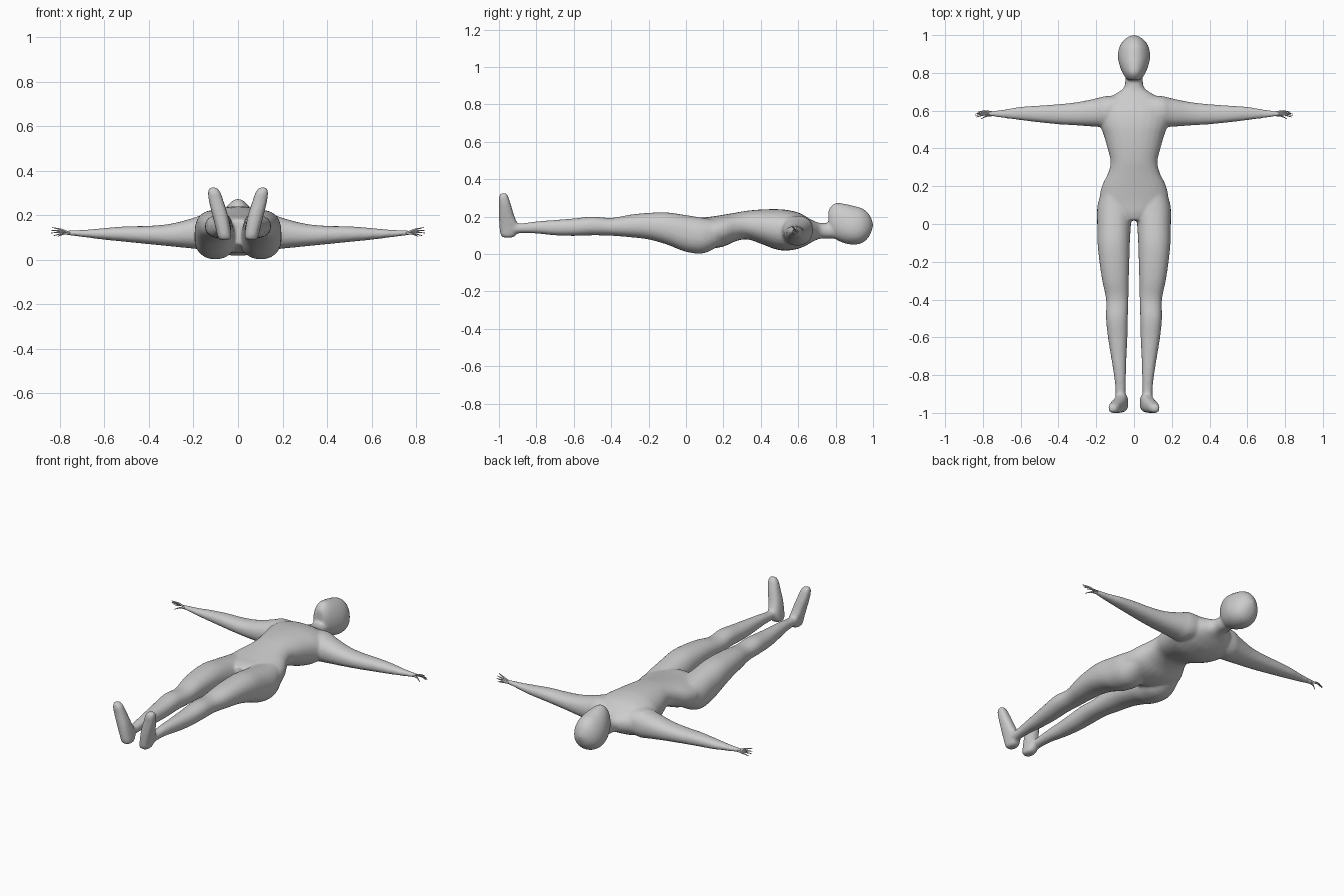
import bpy, bmesh, math
from mathutils import Vector

skin = bpy.data.materials.new("grey_skin")
skin.diffuse_color = (0.6, 0.6, 0.6, 1)
SIDES, STEPS = 28, 4


def smooth_rows(rows):
    """Spline-interpolate between the given cross-sections."""
    out = []
    n = len(rows)
    for i in range(n - 1):
        p = [rows[max(0, min(n - 1, i + k))] for k in (-1, 0, 1, 2)]
        for s in range(STEPS):
            t = s / STEPS
            out.append([0.5 * (2 * b + (c - a) * t + (2 * a - 5 * b + 4 * c - d) * t * t
                               + (3 * b - a - 3 * c + d) * t ** 3) for a, b, c, d in zip(*p)])
    out.append(rows[-1])
    return out


def loft(bm, axis, rows, mirror=False, power=0.9, taper=0.0):
    """Rows are (position, u0, u1, v0, v1): oval sections stacked along an axis."""
    u, v = [k for k in range(3) if k != axis]
    for sign in ((1, -1) if mirror else (1,)):
        rings = []
        for pos, u0, u1, v0, v1 in smooth_rows(rows):
            ring = []
            for k in range(SIDES):
                a = 2 * math.pi * k / SIDES
                c, s = math.cos(a), math.sin(a)
                c = math.copysign(abs(c) ** power, c) * (1 - taper * s)
                s = math.copysign(abs(s) ** power, s)
                co = [0, 0, 0]
                co[axis] = pos
                co[u] = (u0 + u1) / 2 + (u1 - u0) / 2 * c
                co[v] = (v0 + v1) / 2 + (v1 - v0) / 2 * s
                co[0] *= sign
                ring.append(bm.verts.new(co))
            rings.append(ring)
        for a, b in zip(rings, rings[1:]):
            for k in range(SIDES):
                j = (k + 1) % SIDES
                bm.faces.new((a[k], a[j], b[j], b[k]))
        bm.faces.new(rings[0])
        bm.faces.new(rings[-1])


def finish(bm, name):
    bmesh.ops.recalc_face_normals(bm, faces=bm.faces)
    for f in bm.faces:
        f.smooth = True
    me = bpy.data.meshes.new(name)
    bm.to_mesh(me)
    bm.free()
    me.materials.append(skin)
    ob = bpy.data.objects.new(name, me)
    bpy.context.collection.objects.link(ob)
    return ob


body = bmesh.new()

# torso, hips to neck
torso = [(0.02, 0.06, 0.07, 0.18), (0.06, 0.12, 0.05, 0.192), (0.12, 0.18, 0.03, 0.198),
         (0.2, 0.17, 0.04, 0.21), (0.27, 0.137, 0.07, 0.222), (0.33, 0.124, 0.078, 0.232),
         (0.4, 0.14, 0.055, 0.238), (0.47, 0.16, 0.028, 0.24), (0.53, 0.18, 0.018, 0.237),
         (0.6, 0.185, 0.028, 0.222), (0.65, 0.16, 0.05, 0.195), (0.685, 0.105, 0.07, 0.176),
         (0.72, 0.055, 0.082, 0.166), (0.77, 0.046, 0.083, 0.168), (0.82, 0.046, 0.08, 0.18)]
loft(body, 1, [(y, -w, w, a, b) for y, w, a, b in torso])

# head, chin to crown
head = [(0.762, 0.03, 0.15, 0.235), (0.775, 0.045, 0.11, 0.255), (0.8, 0.06, 0.08, 0.272),
        (0.84, 0.076, 0.06, 0.27), (0.89, 0.085, 0.05, 0.259), (0.94, 0.076, 0.058, 0.245),
        (0.975, 0.052, 0.088, 0.218), (0.993, 0.026, 0.125, 0.185), (1.0, 0.006, 0.15, 0.162)]
loft(body, 1, [(y, -w, w, a, b) for y, w, a, b in head], taper=0.14, power=0.95)

# legs, hip to ankle
loft(body, 1, [(0.2, 0.04, 0.16, 0.06, 0.18), (0.1, 0.008, 0.193, 0.005, 0.192),
               (0.0, 0.016, 0.195, 0.012, 0.208), (-0.1, 0.022, 0.193, 0.05, 0.222),
               (-0.2, 0.025, 0.183, 0.078, 0.22), (-0.3, 0.028, 0.168, 0.09, 0.21),
               (-0.4, 0.03, 0.148, 0.098, 0.193), (-0.5, 0.033, 0.148, 0.1, 0.2),
               (-0.6, 0.035, 0.138, 0.097, 0.19), (-0.7, 0.04, 0.122, 0.1, 0.182),
               (-0.8, 0.043, 0.106, 0.11, 0.174), (-0.88, 0.045, 0.098, 0.112, 0.164),
               (-0.96, 0.045, 0.098, 0.105, 0.165)], mirror=True)

# feet, heel to toe
loft(body, 2, [(0.088, 0.04, 0.08, -0.975, -0.93), (0.1, 0.03, 0.09, -0.99, -0.91),
               (0.14, 0.033, 0.1, -0.997, -0.893), (0.2, 0.045, 0.115, -1.0, -0.917),
               (0.26, 0.064, 0.13, -1.0, -0.935), (0.305, 0.08, 0.135, -1.0, -0.95),
               (0.325, 0.098, 0.127, -0.99, -0.96)], mirror=True, power=0.8)

# arms, shoulder to palm
loft(body, 0, [(0.08, 0.53, 0.68, 0.06, 0.2), (0.15, 0.515, 0.677, 0.045, 0.205),
               (0.2, 0.515, 0.665, 0.05, 0.188), (0.3, 0.522, 0.645, 0.06, 0.162),
               (0.4, 0.528, 0.634, 0.07, 0.152), (0.5, 0.538, 0.627, 0.08, 0.15),
               (0.6, 0.55, 0.62, 0.09, 0.142), (0.68, 0.56, 0.607, 0.1, 0.135),
               (0.75, 0.57, 0.597, 0.108, 0.133), (0.775, 0.574, 0.594, 0.112, 0.132)],
     mirror=True)

# fuse the parts into one skin
ob = finish(body, "body")
m = ob.modifiers.new("fuse", 'REMESH')
m.mode, m.voxel_size, m.use_smooth_shade = 'VOXEL', 0.008, True
m = ob.modifiers.new("soften", 'SMOOTH')
m.factor, m.iterations = 0.5, 5

# fingers: thin bent strands fanning out from each palm
hand = bmesh.new()
tips = [(0.81, 0.556, 0.105), (0.835, 0.566, 0.145), (0.84, 0.574, 0.132),
        (0.84, 0.582, 0.12), (0.828, 0.592, 0.108)]
for i, tip in enumerate(tips):
    for sign in (1, -1):
        root = Vector((0.755, 0.576 + 0.004 * i, 0.12))
        end = Vector(tip)
        knuckle = root.lerp(end, 0.5) + Vector((0, 0.006, 0.004))
        rings = []
        for p, r in ((root, 0.006), (knuckle, 0.0045), (end, 0.0015)):
            rings.append([hand.verts.new((sign * p.x, p.y + r * math.cos(k * math.pi / 3),
                                          p.z + r * math.sin(k * math.pi / 3))) for k in range(6)])
        for a, b in zip(rings, rings[1:]):
            for k in range(6):
                hand.faces.new((a[k], a[(k + 1) % 6], b[(k + 1) % 6], b[k]))
        hand.faces.new(rings[0])
        hand.faces.new(rings[-1])
finish(hand, "fingers")
